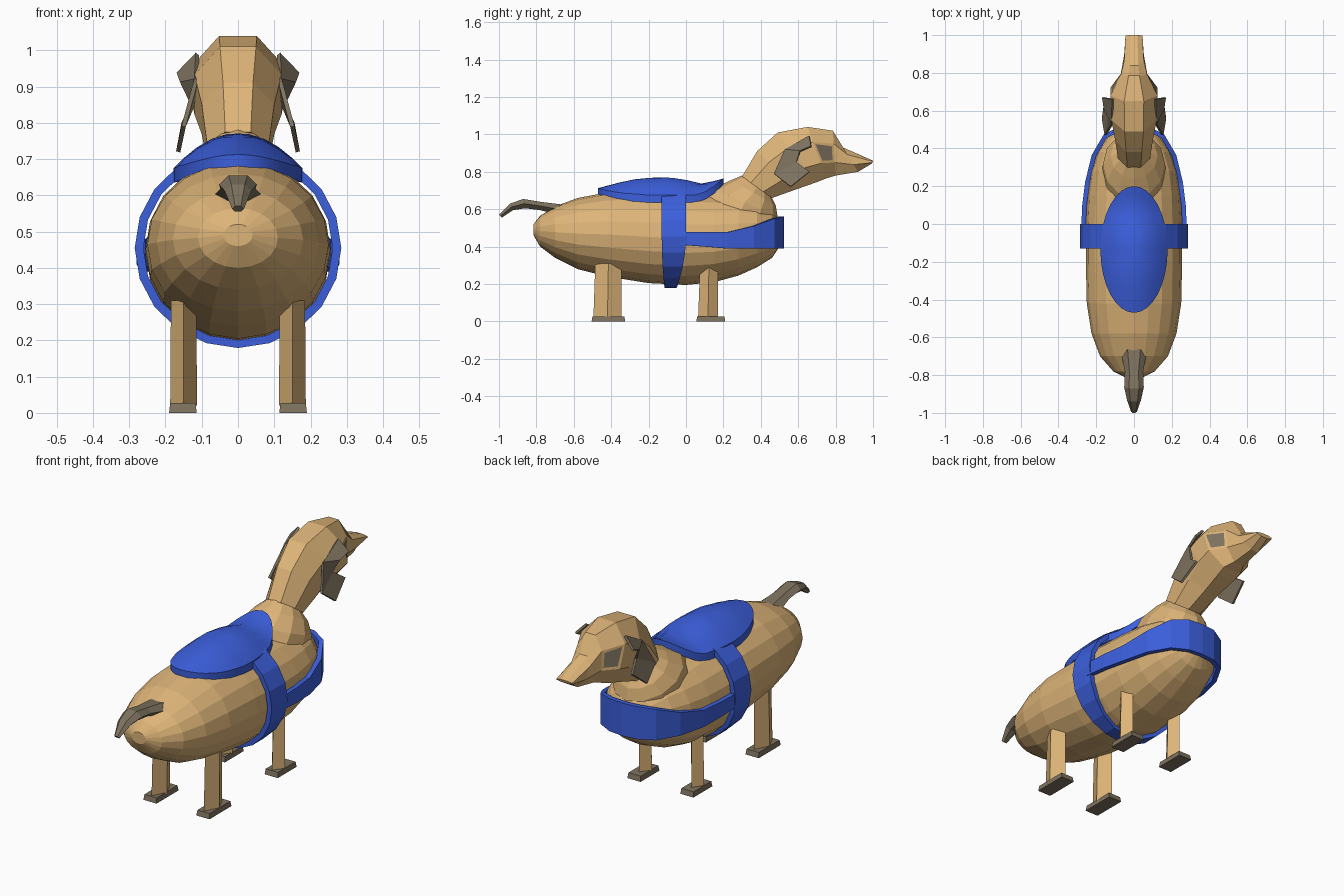
import bpy
import bmesh
from math import sin, cos, pi, tau

if "Cube" in bpy.data.objects:
    bpy.data.objects.remove(bpy.data.objects["Cube"])


def material(name, rgb):
    m = bpy.data.materials.new(name)
    m.use_nodes = True
    m.diffuse_color = (*rgb, 1)
    m.node_tree.nodes["Principled BSDF"].inputs["Base Color"].default_value = (*rgb, 1)
    return m


TAN = material("tan coat", (0.73, 0.46, 0.19))
TAUPE = material("taupe horn", (0.21, 0.17, 0.115))
BLUE = material("blue cloth", (0.045, 0.115, 0.72))


def finish(name, bm, mats, mirror=False, thickness=0):
    bmesh.ops.recalc_face_normals(bm, faces=bm.faces[:])
    me = bpy.data.meshes.new(name)
    bm.to_mesh(me)
    bm.free()
    for m in mats:
        me.materials.append(m)
    ob = bpy.data.objects.new(name, me)
    bpy.context.collection.objects.link(ob)
    if mirror:
        mod = ob.modifiers.new("mirror", "MIRROR")
        mod.use_clip = True
    if thickness:
        mod = ob.modifiers.new("thickness", "SOLIDIFY")
        mod.thickness = thickness
        mod.offset = 0
    return ob


def loft_mesh(sections, n, flat=False, cx=0):
    """Each section: upper point (y, z), lower point (y, z), half width."""
    bm = bmesh.new()
    shift, grow = (pi / n, 1 / cos(pi / n)) if flat else (0, 1)
    rings = []
    for (ya, za), (yb, zb), w in sections:
        ring = []
        for i in range(n):
            a = tau * i / n + shift
            c, s = cos(a) * grow / 2, sin(a) * grow
            ring.append(bm.verts.new((cx + s * w, (ya + yb) / 2 + c * (ya - yb),
                                      (za + zb) / 2 + c * (za - zb))))
        rings.append(ring)
    for r, q in zip(rings, rings[1:]):
        for i in range(n):
            j = (i + 1) % n
            bm.faces.new((r[i], r[j], q[j], q[i]))
    bm.faces.new(rings[0])
    bm.faces.new(rings[-1])
    return bm


def ribbon(name, edge_a, edge_b, mat, thickness, mirror=False, closed=False):
    bm = bmesh.new()
    a = [bm.verts.new(p) for p in edge_a]
    b = [bm.verts.new(p) for p in edge_b]
    for i in range(len(a) if closed else len(a) - 1):
        j = (i + 1) % len(a)
        bm.faces.new((a[i], a[j], b[j], b[i]))
    return finish(name, bm, [mat], mirror, thickness)


# Body: y, top, bottom, half width
body = [(-.815, .52, .46, .04), (-.78, .565, .40, .11), (-.70, .615, .34, .18),
        (-.58, .66, .28, .225), (-.42, .69, .24, .25), (-.2, .70, .205, .255),
        (0, .69, .195, .255), (.15, .68, .21, .248), (.28, .67, .245, .23),
        (.38, .65, .29, .195), (.46, .60, .34, .14), (.5, .54, .40, .07)]
finish("body", loft_mesh([((y, t), (y, b), w) for y, t, b, w in body], 20), [TAN])

# Neck base
finish("neck_base", loft_mesh([((.04, .63), (.47, .44), .17), ((.14, .71), (.49, .56), .165),
                               ((.24, .755), (.48, .62), .125),
                               ((.3, .78), (.46, .66), .085)], 12), [TAN])

# Head with inset eyes on the side faces
bm = loft_mesh([((.3, .775), (.46, .66), .085), ((.38, .91), (.60, .71), .10),
                ((.49, 1.01), (.70, .745), .12), ((.65, 1.04), (.75, .765), .125),
                ((.785, 1.02), (.80, .78), .07), ((.84, .93), (.92, .80), .052),
                ((1.0, .86), (.995, .845), .045)], 8, flat=True)
bm.normal_update()
sides = []
for f in bm.faces:
    c = f.calc_center_median()
    if .70 < c.y < .78 and abs(c.x) > .08 and .88 < c.z < .93:
        sides.append(f)
for f in sides:
    bmesh.ops.inset_individual(bm, faces=[f], thickness=.018)
    f.material_index = 1
finish("head", bm, [TAN, TAUPE])

# Floppy ears
ribbon("ears", [(.112, .66, .99), (.115, .53, .92), (.15, .47, .79), (.165, .56, .72)],
       [(.165, .67, .935), (.155, .61, .91), (.125, .59, .85), (.15, .66, .80)],
       TAUPE, .012, mirror=True)

# Tail
finish("tail", loft_mesh([((-.66, .625), (-.68, .57), .06), ((-.78, .64), (-.78, .595), .042),
                          ((-.87, .655), (-.86, .605), .045), ((-.94, .63), (-.925, .595), .032),
                          ((-1.0, .57), (-.985, .555), .014)], 6, flat=True), [TAUPE])

# Legs and hooves, mirrored across the body
for name, y0, y1, toe, top in (("rear", -.495, -.345, -.325, .31),
                               ("front", .065, .17, .21, .29)):
    leg = [((y1, .02), (y0, .02), .037), ((y1, top), (y0 + .01, top), .035)]
    finish(name + "_legs", loft_mesh(leg, 4, cx=.15), [TAN], mirror=True)
    hoof = [((toe, 0), (y0 - .01, 0), .038), ((toe - .005, .027), (y0 - .005, .027), .035)]
    finish(name + "_hooves", loft_mesh(hoof, 4, flat=True, cx=.152), [TAUPE], mirror=True)

# Girth strap, narrower under the belly
back, front = [], []
for i in range(20):
    a = tau * i / 20
    x, z = .273 * sin(a), .455 + .264 * cos(a)
    belly = max(0, -cos(a)) ** 2
    back.append((x, -.13 + .015 * belly, z))
    front.append((x, -.05 * belly, z))
ribbon("girth_strap", back, front, BLUE, .024, closed=True)

# Breast strap: x, y, lower z, upper z
breast = [(.268, -.03, .41, .48), (.262, .1, .40, .478), (.247, .22, .39, .477),
          (.213, .36, .39, .51), (.152, .465, .39, .55), (.075, .505, .39, .56),
          (0, .512, .39, .56)]
ribbon("breast_strap", [(x, y, lo) for x, y, lo, hi in breast],
       [(x, y, hi) for x, y, lo, hi in breast], BLUE, .024, mirror=True)

# Saddle: an oval dome that dips before the neck
CREST = [(-.48, .71), (-.36, .742), (-.25, .765), (-.1, .772), (0, .757),
         (.07, .735), (.13, .745), (.21, .767)]


def crest(y):
    for (y0, z0), (y1, z1) in zip(CREST, CREST[1:]):
        if y <= y1:
            return z0 + (z1 - z0) * (y - y0) / (y1 - y0)
    return CREST[-1][1]


bm = bmesh.new()
N = 32
rings = []
for t, drop in ((1, .04), (1, 0), (.85, 0), (.65, 0), (.42, 0), (.2, 0)):
    ring = []
    for i in range(N):
        x = .178 * t * sin(tau * i / N)
        y = -.135 + .335 * t * cos(tau * i / N)
        ring.append(bm.verts.new((x, y, crest(y) - 3 * x * x - drop)))
    rings.append(ring)
for r, q in zip(rings, rings[1:]):
    for i in range(N):
        j = (i + 1) % N
        bm.faces.new((r[i], r[j], q[j], q[i]))
hub = bm.verts.new((0, -.135, crest(-.135)))
for i in range(N):
    bm.faces.new((rings[-1][i], rings[-1][(i + 1) % N], hub))
saddle = finish("saddle", bm, [BLUE])
bpy.ops.object.select_all(action="DESELECT")
saddle.select_set(True)
bpy.context.view_layer.objects.active = saddle
bpy.ops.object.shade_smooth_by_angle()
